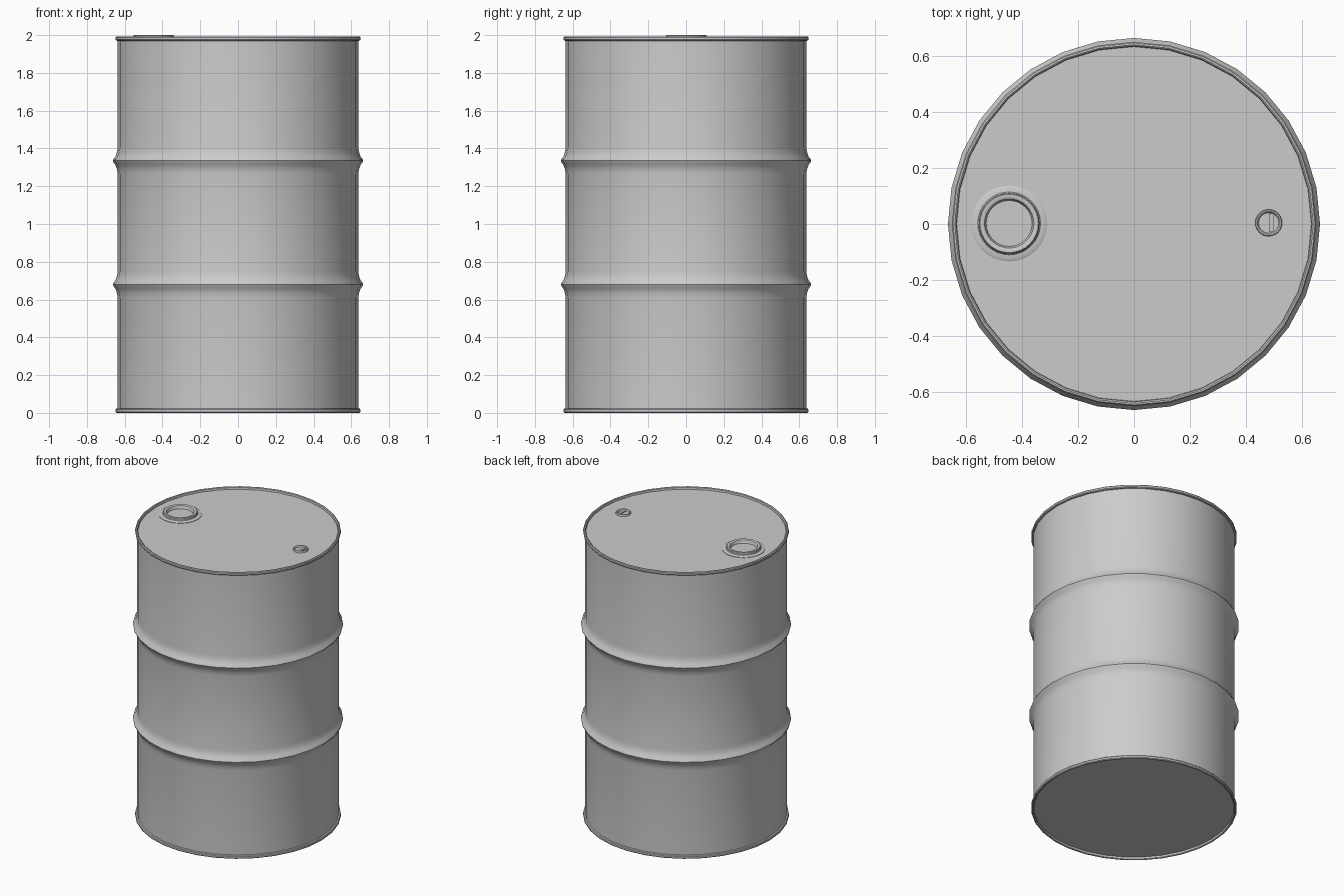
import bpy, bmesh, math

if "Cube" in bpy.data.objects:
    bpy.data.objects.remove(bpy.data.objects["Cube"])


def lathe(name, profile, sides, centre=(0, 0), angle=35):
    """Revolve an (r, z) profile around a vertical axis; r = 0 closes the end."""
    bm = bmesh.new()
    rings = []
    for r, z in profile:
        if r == 0:
            rings.append([bm.verts.new((0, 0, z))] * sides)
        else:
            rings.append([bm.verts.new((r * math.cos(2 * math.pi * i / sides),
                                        r * math.sin(2 * math.pi * i / sides), z))
                          for i in range(sides)])
    for a, b in zip(rings, rings[1:]):
        for i in range(sides):
            j = (i + 1) % sides
            bm.faces.new(list(dict.fromkeys((a[i], a[j], b[j], b[i]))))
    bmesh.ops.recalc_face_normals(bm, faces=bm.faces)
    mesh = bpy.data.meshes.new(name)
    bm.to_mesh(mesh)
    bm.free()
    obj = bpy.data.objects.new(name, mesh)
    bpy.context.collection.objects.link(obj)
    obj.location = (*centre, 0)
    bpy.ops.object.select_all(action='DESELECT')
    bpy.context.view_layer.objects.active = obj
    obj.select_set(True)
    bpy.ops.object.shade_smooth_by_angle(angle=math.radians(angle))
    return obj


def rib(z):
    """Rolled hoop bulging out of the drum wall."""
    return [(0.637, z - 0.07), (0.641, z - 0.045), (0.649, z - 0.022), (0.660, z - 0.008),
            (0.663, z), (0.660, z + 0.008), (0.649, z + 0.022), (0.641, z + 0.045),
            (0.637, z + 0.07)]


# Drum shell: recessed base, rolled rims, two hoops and a recessed lid
lower_rim = [(0, 0.018), (0.632, 0.018), (0.634, 0.006), (0.639, 0.002), (0.645, 0.003),
             (0.649, 0.008), (0.649, 0.019), (0.645, 0.024), (0.637, 0.026)]
upper_rim = [(r, 1.995 - z) for r, z in reversed(lower_rim)]
lathe("drum_body", lower_rim + rib(0.68) + rib(1.335) + upper_rim, 32)

# Large filler bung: flange, raised collar and a hollow cup
lathe("large_bung", [(0.135, 1.974), (0.135, 1.980), (0.130, 1.983), (0.112, 1.984),
                     (0.108, 1.988), (0.107, 1.997), (0.104, 2.0), (0.095, 2.0),
                     (0.088, 1.997), (0.084, 1.988), (0.080, 1.968), (0.055, 1.962),
                     (0, 1.960)], 32, (-0.445, 0.002))

# Small vent bung with a shallow cup
lathe("small_bung", [(0.048, 1.974), (0.048, 1.985), (0.046, 1.989), (0.041, 1.989),
                     (0.038, 1.986), (0.036, 1.979), (0, 1.979)], 24, (0.48, 0.004))

# Grip bar across the small bung
bpy.ops.mesh.primitive_cube_add(size=1, location=(0.49, 0.004, 1.982))
bar = bpy.context.object
bar.name = "small_bung_grip"
bar.scale = (0.018, 0.066, 0.01)

# Rest the bottom rim on z = 0
for obj in bpy.context.collection.objects:
    if obj.name == "drum_body":
        for v in obj.data.vertices:
            if v.co.z < 0.03:
                v.co.z -= 0.002
